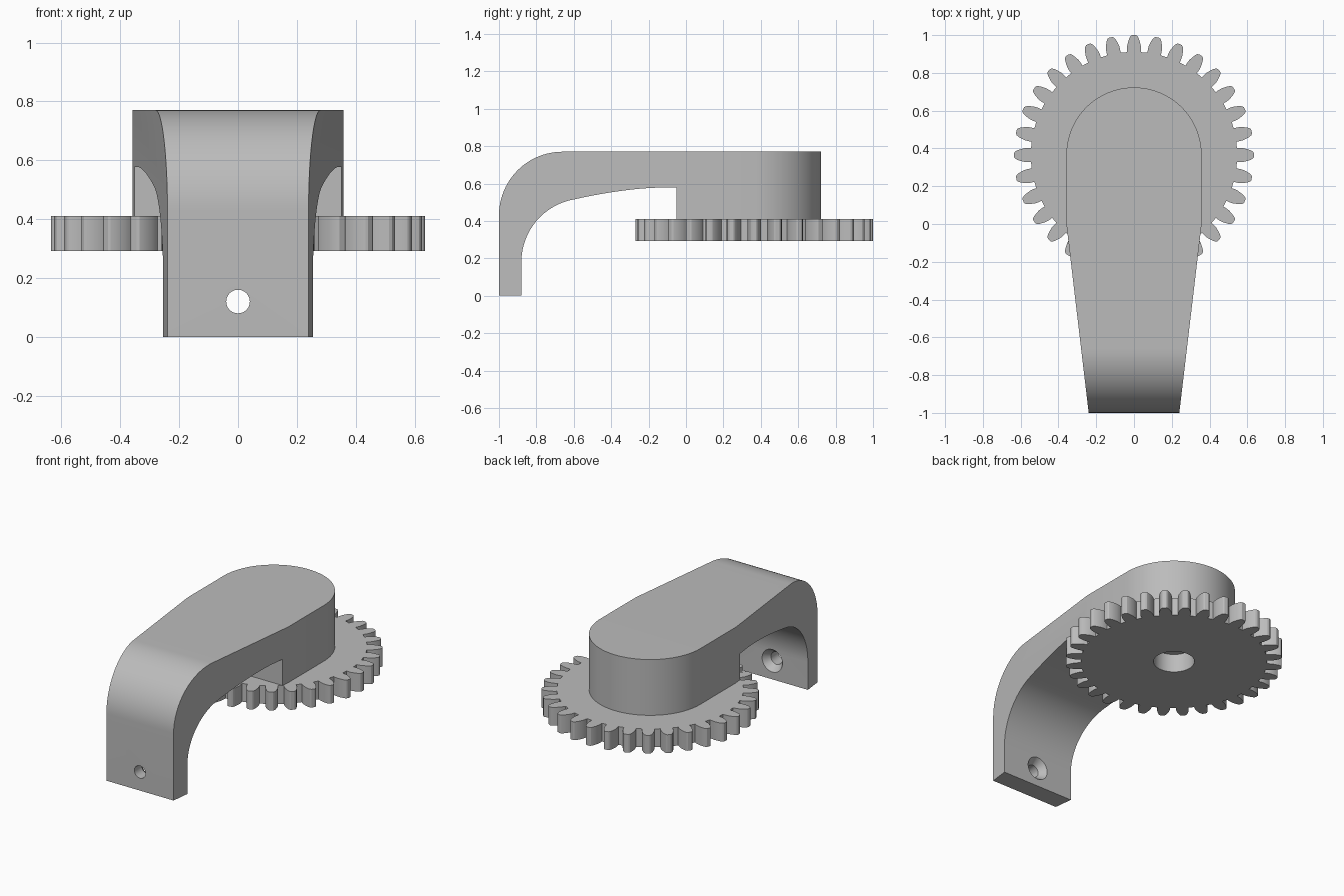
import bpy, bmesh
from math import sin, cos, pi, radians
from mathutils import Vector

cube = bpy.data.objects.get("Cube")
if cube:
    bpy.data.objects.remove(cube, do_unlink=True)

GREY = (0.5, 0.5, 0.5, 1)
mat = bpy.data.materials.new("plain grey")
mat.use_nodes = True
mat.diffuse_color = GREY
mat.node_tree.nodes["Principled BSDF"].inputs["Base Color"].default_value = GREY


def prism(name, outline, offset):
    """Extrude a closed outline of 3D points along an offset."""
    bm = bmesh.new()
    face = bm.faces.new([bm.verts.new(p) for p in outline])
    ext = bmesh.ops.extrude_face_region(bm, geom=[face], use_keep_orig=True)
    moved = [v for v in ext["geom"] if isinstance(v, bmesh.types.BMVert)]
    bmesh.ops.translate(bm, verts=moved, vec=Vector(offset))
    bmesh.ops.recalc_face_normals(bm, faces=bm.faces)
    return finish(name, bm)


def finish(name, bm):
    mesh = bpy.data.meshes.new(name)
    bm.to_mesh(mesh)
    bm.free()
    mesh.materials.append(mat)
    ob = bpy.data.objects.new(name, mesh)
    bpy.context.collection.objects.link(ob)
    return ob


def cone_along_y(name, r_front, r_back, y0, y1, z):
    """Round cutter running from y0 to y1."""
    bpy.ops.mesh.primitive_cone_add(vertices=48, radius1=r_back, radius2=r_front,
                                    depth=y1 - y0, location=(0, (y0 + y1) / 2, z),
                                    rotation=(pi / 2, 0, 0))
    ob = bpy.context.object
    ob.name = name
    ob.data.materials.append(mat)
    return ob


def boolean(ob, cutter, operation):
    cutter.hide_render = True
    mod = ob.modifiers.new("cut", "BOOLEAN")
    mod.operation, mod.object, mod.solver = operation, cutter, "EXACT"
    select(ob)
    bpy.ops.object.modifier_apply(modifier=mod.name)
    bpy.data.objects.remove(cutter, do_unlink=True)


def select(ob):
    bpy.ops.object.select_all(action="DESELECT")
    ob.select_set(True)
    bpy.context.view_layer.objects.active = ob


def arc(cx, cy, r, start, end, n):
    angles = [radians(start + (end - start) * i / n) for i in range(n + 1)]
    return [(cx + r * cos(a), cy + r * sin(a)) for a in angles]


HUB_Y, HUB_R = 0.365, 0.358
GEAR_BASE, GEAR_TOP = 0.292, 0.41

# Arm: bent side profile trimmed to the tapered, round-ended plan
side = [(-1, 0)] + arc(-0.66, 0.43, 0.34, 180, 90, 24)
side += [(0.9, 0.77), (0.9, GEAR_TOP), (-0.05, GEAR_TOP), (-0.05, 0.578)]
start, mid, end = Vector((-0.15, 0.578)), Vector((-0.34, 0.572)), Vector((-0.6, 0.515))
for i in range(12):
    t = i / 12
    side.append(tuple(start * (1 - t) ** 2 + mid * 2 * t * (1 - t) + end * t * t))
side += arc(-0.54, 0.18, 0.34, 100, 180, 24) + [(-0.88, 0)]
arm = prism("arm", [(-0.6, y, z) for y, z in side], (1.2, 0, 0))

plan = [(-HUB_R, 0), (-0.228, -1.1), (0.228, -1.1), (HUB_R, 0)]
plan += arc(0, HUB_Y, HUB_R, 0, 180, 64)
boolean(arm, prism("plan_cutter", [(x, y, -0.2) for x, y in plan], (0, 0, 1.2)), "INTERSECT")

# Countersunk screw hole near the foot of the arm
boolean(arm, cone_along_y("hole_cutter", 0.04, 0.04, -1.1, -0.8, 0.12), "DIFFERENCE")
boolean(arm, cone_along_y("countersink_cutter", 0.035, 0.08, -0.93, -0.87, 0.12), "DIFFERENCE")

# Gear: one tooth flank mirrored and repeated around the rim
TEETH = 32
flank = [(0.545, 0.036), (0.562, 0.037), (0.58, 0.036), (0.6, 0.031),
         (0.618, 0.025), (0.63, 0.018), (0.635, 0.01)]
tooth = [(r, -w) for r, w in flank] + [(r, w) for r, w in reversed(flank)]
rim = []
for i in range(TEETH):
    a = 2 * pi * i / TEETH
    rim += [(r * cos(a) - w * sin(a), HUB_Y + r * sin(a) + w * cos(a), GEAR_BASE)
            for r, w in tooth]
gear = prism("gear", rim, (0, 0, GEAR_TOP - GEAR_BASE))

# Axle bore through the gear
bore = [(x, y, GEAR_BASE - 0.1) for x, y in arc(0, HUB_Y, 0.12, 0, 354, 59)]
boolean(gear, prism("bore_cutter", bore, (0, 0, 0.4)), "DIFFERENCE")

for ob in (arm, gear):
    select(ob)
    bpy.ops.object.shade_smooth_by_angle(angle=radians(25))
